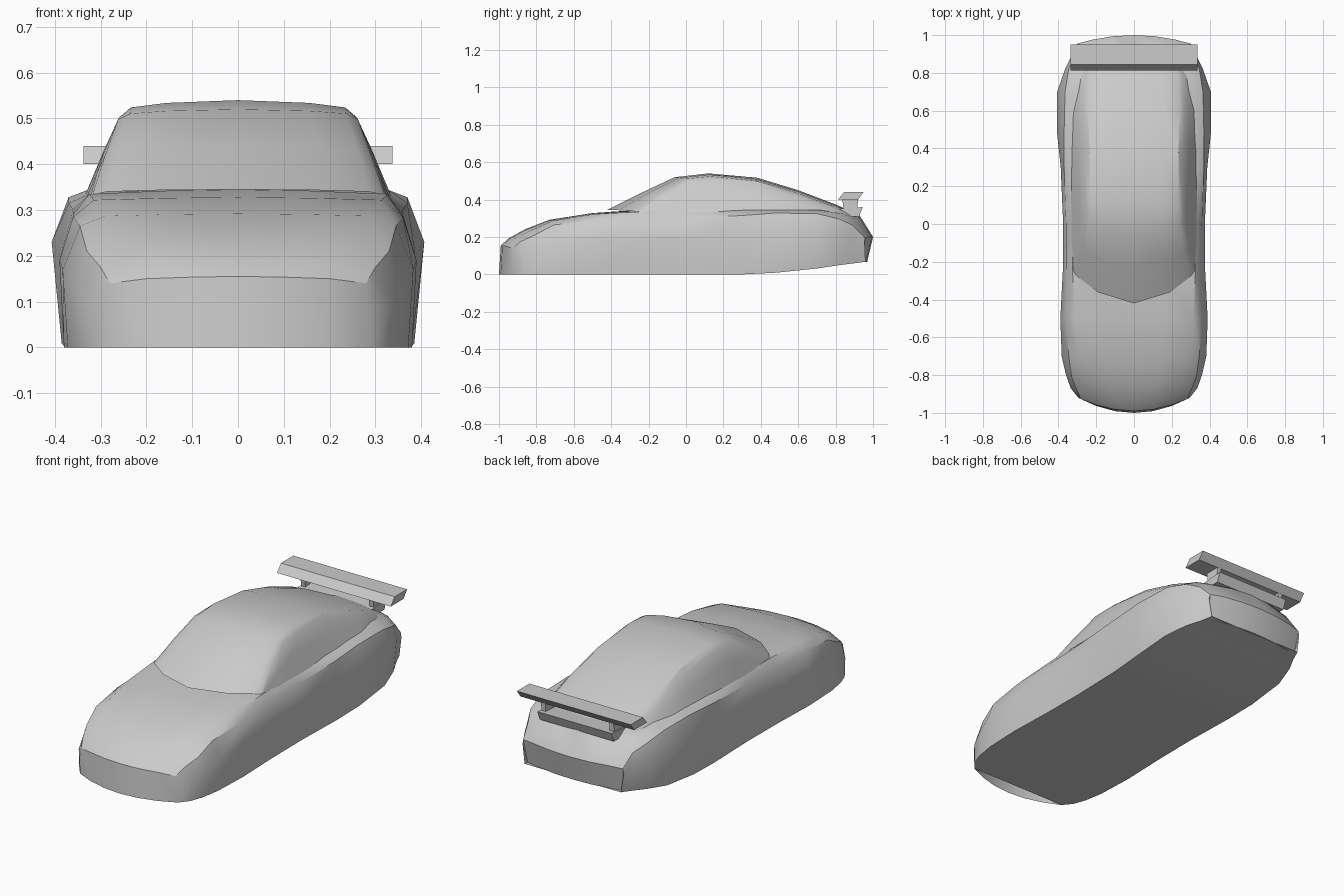
import bpy, bmesh


def finish(name, bm, smooth=True):
    bmesh.ops.remove_doubles(bm, verts=bm.verts, dist=0.0005)
    bmesh.ops.recalc_face_normals(bm, faces=bm.faces)
    mesh = bpy.data.meshes.new(name)
    bm.to_mesh(mesh)
    bm.free()
    obj = bpy.data.objects.new(name, mesh)
    bpy.context.collection.objects.link(obj)
    if smooth:
        bpy.ops.object.select_all(action='DESELECT')
        obj.select_set(True)
        bpy.context.view_layer.objects.active = obj
        bpy.ops.object.shade_smooth_by_angle(angle=0.6)
    return obj


def loft(name, half_rows):
    """Mirror half sections (side to centre), skin them and close the underside."""
    bm = bmesh.new()
    rows = []
    for half in half_rows:
        full = half + [(-x, y, z) for x, y, z in reversed(half[:-1])]
        rows.append([bm.verts.new(p) for p in full])
    for a, b in zip(rows, rows[1:]):
        for i in range(len(a) - 1):
            bm.faces.new((a[i], a[i + 1], b[i + 1], b[i]))
        bm.faces.new((a[-1], a[0], b[0], b[-1]))
    return finish(name, bm)


def bowed(points, yc, ys, w):
    return [(x, yc + (ys - yc) * (x / w) ** 2, z) for x, z in points]


def prism(name, profile, x0, x1):
    bm = bmesh.new()
    a = [bm.verts.new((x0, y, z)) for y, z in profile]
    b = [bm.verts.new((x1, y, z)) for y, z in profile]
    bm.faces.new(a)
    bm.faces.new(b)
    for i in range(len(a)):
        j = (i + 1) % len(a)
        bm.faces.new((a[i], a[j], b[j], b[i]))
    return finish(name, bm, False)


# Lower body: y centre, y side, sill width, widest x/z, shoulder x/z, inner x/z, centre z
body = [
    (-.99, -.92, .29, .295, .08, .28, .14, .20, .15, .155),
    (-.95, -.87, .33, .335, .10, .30, .175, .21, .19, .192),
    (-.86, -.80, .355, .36, .13, .33, .21, .25, .235, .242),
    (-.73, -.70, .372, .383, .17, .345, .265, .29, .287, .292),
    (-.50, -.50, .380, .390, .19, .36, .285, .315, .322, .328),
    (-.25, -.25, .372, .377, .18, .36, .29, .325, .335, .345),
    (0, 0, .370, .375, .18, .36, .30, .325, .335, .34),
    (.30, .30, .378, .388, .20, .37, .315, .33, .343, .345),
    (.48, .48, .385, .407, .23, .37, .328, .325, .345, .35),
    (.70, .70, .38, .407, .23, .365, .325, .31, .345, .35),
    (.86, .82, .345, .365, .22, .345, .295, .285, .325, .34),
    (.93, .89, .31, .33, .21, .31, .26, .25, .292, .312),
    (1.0, .955, .285, .30, .17, .295, .195, .22, .20, .20),
]
rows = []
for yc, ys, w0, w1, z1, w2, z2, w3, z3, zc in body:
    sill = 0.065 * max(0, (yc - .36) / .62) ** 1.2
    pts = [(w0, sill), (w1, z1), (w2, z2), (w3, z3), (w3 * .5, zc - (zc - z3) * .3), (0, zc)]
    rows.append(bowed(pts, yc, ys, w1))
# Nose and tail faces drop to the lower edge
nose = [(x, z) for x, z in zip((.29, .29, .29, .20, .10, 0), [0] * 6)]
tail = [(x, .065) for x in (.285, .285, .285, .22, .11, 0)]
rows.insert(0, bowed(nose, -1, -.92, .295))
rows.append(bowed(tail, .968, .928, .30))
loft("body", rows)

# Cabin and fastback: y centre, y side, base x/z, roof edge x/z, centre z
cabin = [
    (-.42, -.25, .325, .33, .318, .333, .345),
    (-.23, -.10, .33, .33, .290, .420, .440),
    (-.06, .05, .332, .33, .262, .498, .520),
    (.12, .14, .335, .33, .260, .502, .540),
    (.38, .38, .335, .33, .262, .472, .517),
    (.60, .60, .328, .33, .268, .410, .450),
    (.80, .78, .300, .31, .260, .350, .374),
    (.93, .89, .255, .27, .230, .293, .316),
]
rows = []
for yc, ys, wb, zb, wt, zt, zc in cabin:
    d = zc - zt
    pts = [(wb, zb), (wb * .45 + wt * .55, zb * .45 + zt * .55 + d * .1), (wt, zt),
           (wt * .9, zc - d * .42), (wt * .6, zc - d * .16), (0, zc)]
    rows.append(bowed(pts, yc, ys, wb))
loft("cabin", rows)

# Rear wing on two posts, above a deck spoiler
prism("rear_wing", [(.845, .44), (.95, .44), (.92, .40), (.812, .40)], -.337, .337)
prism("deck_spoiler", [(.815, .35), (.945, .36), (.925, .31), (.83, .31)], -.22, .22)
for side in (-1, 1):
    prism("wing_post", [(.835, .405), (.92, .405), (.915, .33), (.845, .33)],
          side * .19, side * .215)
